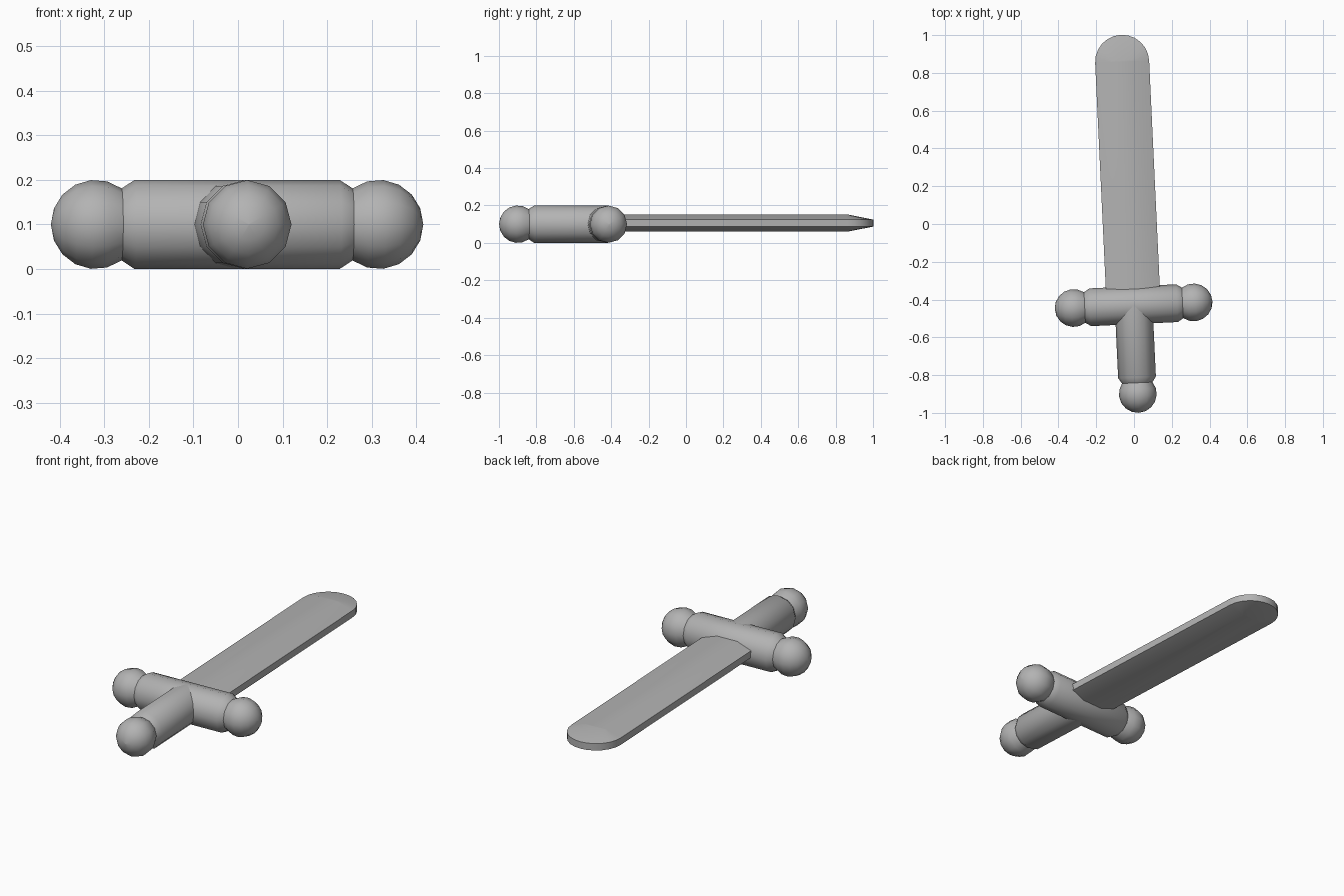
import bpy, bmesh
from math import sin, cos, pi, radians
from mathutils import Matrix

if "Cube" in bpy.data.objects:
    bpy.data.objects.remove(bpy.data.objects["Cube"])

grey = bpy.data.materials.new("plain grey")
grey.use_nodes = True
colour = (0.45, 0.45, 0.45, 1)
grey.diffuse_color = colour
grey.node_tree.nodes["Principled BSDF"].inputs["Base Color"].default_value = colour

SIDES = 12
RADIUS = 0.1
# The whole sword lies slightly turned about the guard centre
PLACE = Matrix.Translation((-0.002, -0.43, 0.1)) @ Matrix.Rotation(radians(2.7), 4, "Z")


def finish(bm, name, matrix):
    bmesh.ops.remove_doubles(bm, verts=bm.verts, dist=0.0005)
    bmesh.ops.recalc_face_normals(bm, faces=bm.faces)
    mesh = bpy.data.meshes.new(name)
    bm.to_mesh(mesh)
    bm.free()
    obj = bpy.data.objects.new(name, mesh)
    bpy.context.collection.objects.link(obj)
    mesh.materials.append(grey)
    obj.matrix_world = matrix
    bpy.ops.object.select_all(action="DESELECT")
    obj.select_set(True)
    bpy.context.view_layer.objects.active = obj
    bpy.ops.object.shade_smooth_by_angle(angle=radians(35))
    return obj


def loft(bm, loops):
    """Skin closed loops of equal length and cap both ends."""
    rings = [[bm.verts.new(p) for p in loop] for loop in loops]
    for a, b in zip(rings, rings[1:]):
        for i in range(len(a)):
            j = (i + 1) % len(a)
            bm.faces.new((a[i], a[j], b[j], b[i]))
    bm.faces.new(rings[0])
    bm.faces.new(rings[-1])


def lathe(name, profile, turn):
    """Revolve (distance, radius) pairs about local x."""
    bm = bmesh.new()
    loft(bm, [[(d, r * cos(2 * pi * i / SIDES), r * sin(2 * pi * i / SIDES))
               for i in range(SIDES)] for d, r in profile])
    finish(bm, name, PLACE @ Matrix.Rotation(turn, 4, "Z"))


def knobbed_end(length):
    """Straight bar, tapered neck, then a ball."""
    centre = length + 0.088
    ball = [(centre + RADIUS * cos(radians(a)), max(RADIUS * sin(radians(a)), 0.0008))
            for a in range(126, -1, -21)]
    return [(length, RADIUS)] + ball


# Crossguard with a ball at each end
half = knobbed_end(0.23)
lathe("crossguard", [(-d, r) for d, r in reversed(half)] + half, 0)

# Handle with pommel ball
lathe("handle", [(0, RADIUS)] + knobbed_end(0.382), -pi / 2)

# Blade: flattened octagonal section with a round, chamfered tip
WIDTH, THICK, SHOULDER, STEPS = 0.143, 0.045, 1.29, 12


def outline(half_width, tip, z):
    arc = [(half_width * cos(pi * i / STEPS), SHOULDER + tip * sin(pi * i / STEPS), z)
           for i in range(STEPS + 1)]
    return [(half_width, 0, z)] + arc + [(-half_width, 0, z)]


bm = bmesh.new()
flat, rim = WIDTH * 0.414, THICK * 0.414
loft(bm, [outline(flat, 0.01, -THICK), outline(WIDTH, WIDTH, -rim),
          outline(WIDTH, WIDTH, rim), outline(flat, 0.01, THICK)])
finish(bm, "blade", PLACE @ Matrix.Translation((0, 0, 0.006)))
